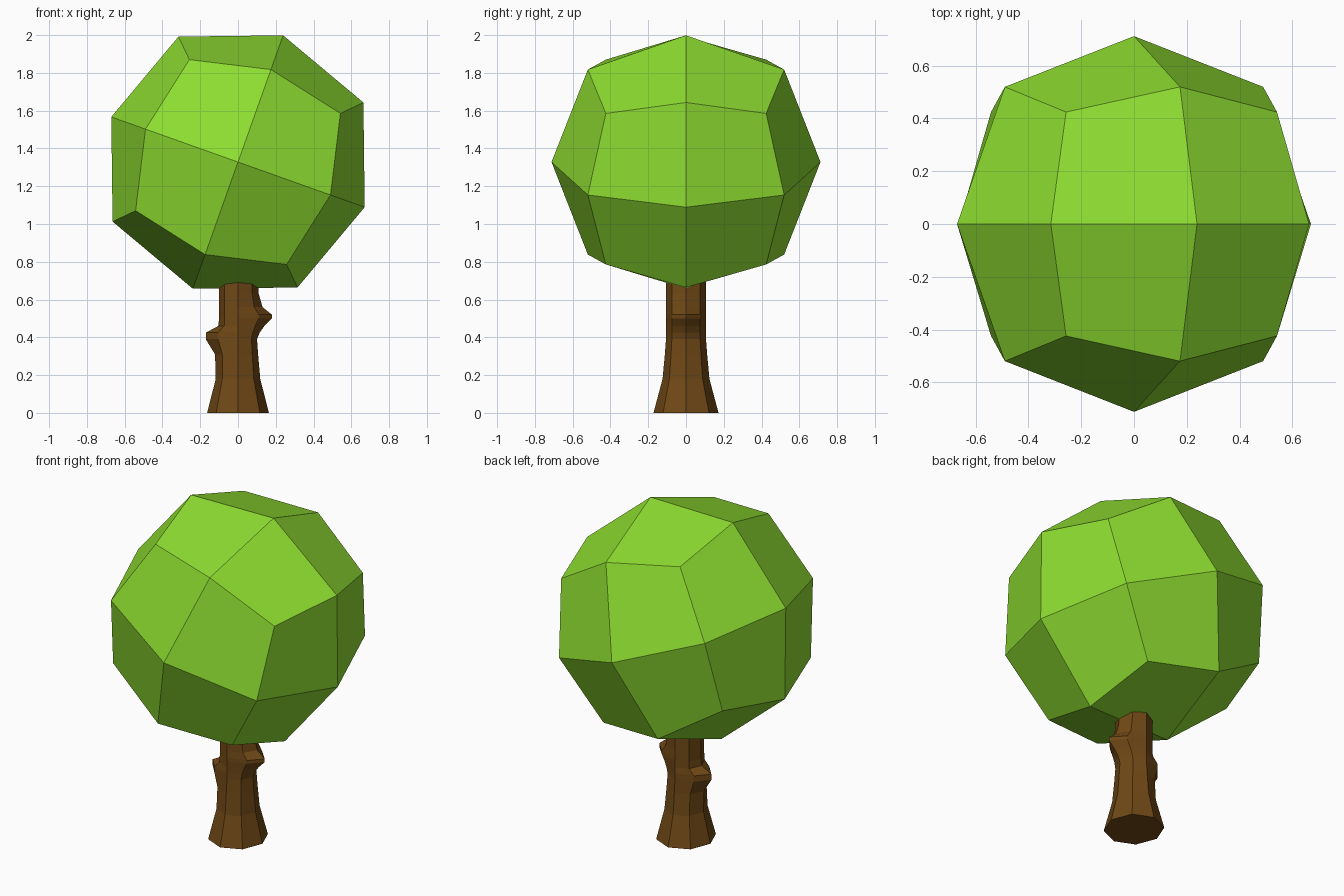
import bpy, bmesh, math
from mathutils import Matrix

if "Cube" in bpy.data.objects:
    bpy.data.objects.remove(bpy.data.objects["Cube"])


def finish(bm, name, color):
    bmesh.ops.recalc_face_normals(bm, faces=bm.faces)
    mesh = bpy.data.meshes.new(name)
    bm.to_mesh(mesh)
    bm.free()
    mat = bpy.data.materials.new(name + "_colour")
    mat.diffuse_color = color
    mat.use_nodes = True
    mat.node_tree.nodes["Principled BSDF"].inputs["Base Color"].default_value = mat.diffuse_color
    mesh.materials.append(mat)
    obj = bpy.data.objects.new(name, mesh)
    bpy.context.collection.objects.link(obj)
    return obj


# Crown: once-subdivided cube rounded to a ball, tilted sideways
bm = bmesh.new()
bmesh.ops.create_cube(bm, size=2)
bmesh.ops.subdivide_edges(bm, edges=bm.edges[:], cuts=1, use_grid_fill=True)
for v in bm.verts:
    is_face_centre = v.co.length < 1.1
    v.co = v.co.normalized() * (0.712 if is_face_centre else 0.735)
bmesh.ops.transform(bm, verts=bm.verts, matrix=Matrix.Translation((0, 0, 1.328))
                    @ Matrix.Rotation(math.radians(19.6), 4, 'Y'))
finish(bm, "crown", (0.27, 0.72, 0.03, 1))

# Trunk: eight-sided rings (height, radius, left knot bulge, right knot bulge)
rings = [
    (0.00, 0.172, 0.00, 0.00),
    (0.18, 0.124, 0.00, 0.00),
    (0.31, 0.112, 0.015, 0.00),
    (0.39, 0.106, 0.07, 0.00),
    (0.425, 0.105, 0.07, 0.015),
    (0.46, 0.105, 0.005, 0.04),
    (0.50, 0.105, 0.00, 0.08),
    (0.52, 0.105, 0.00, 0.08),
    (0.56, 0.105, 0.00, 0.03),
    (0.63, 0.105, 0.00, 0.01),
    (0.76, 0.105, 0.00, 0.00),
]
bm = bmesh.new()
loops = []
for z, r, left, right in rings:
    loop = []
    for i in range(8):
        a = i * math.pi / 4
        c, s = math.cos(a), math.sin(a)
        bulge = right if c > 0.1 else -left if c < -0.1 else 0
        share = 1 if abs(c) > 0.9 else 0.5
        loop.append(bm.verts.new((0.95 * r * c + bulge * share, r * s, z)))
    loops.append(loop)
for a, b in zip(loops, loops[1:]):
    for i in range(8):
        j = (i + 1) % 8
        bm.faces.new((a[i], a[j], b[j], b[i]))
bm.faces.new(loops[0][::-1])
bm.faces.new(loops[-1])
finish(bm, "trunk", (0.16, 0.065, 0.008, 1))
